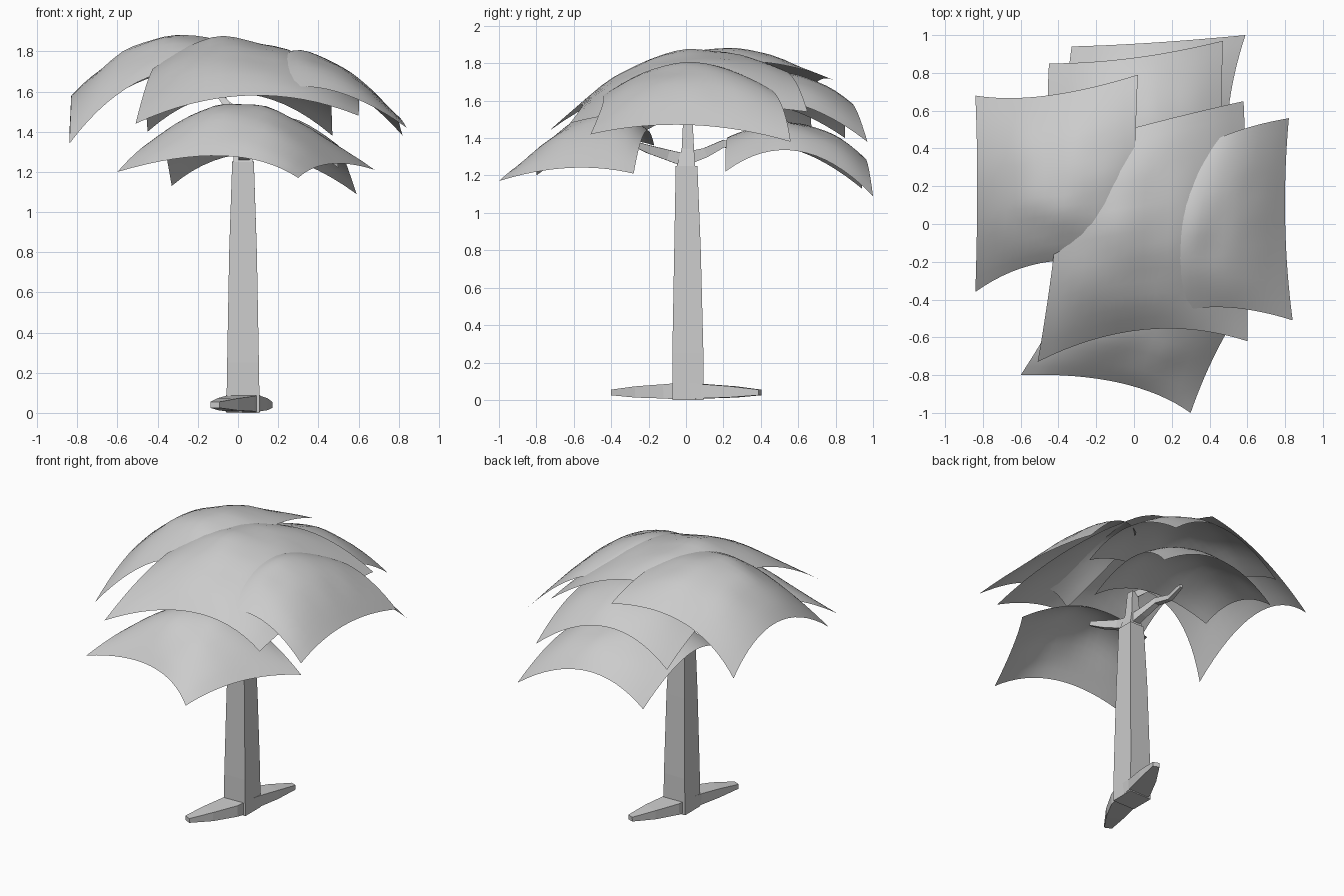
import bpy, bmesh, math
from mathutils import Vector, noise


def finish(bm, name):
    bmesh.ops.recalc_face_normals(bm, faces=bm.faces)
    me = bpy.data.meshes.new(name)
    bm.to_mesh(me)
    bm.free()
    ob = bpy.data.objects.new(name, me)
    bpy.context.collection.objects.link(ob)
    return ob


def limb(name, path, side):
    """Four-sided tapered limb; path holds (x, y, z, half width, half height)."""
    bm = bmesh.new()
    rings = []
    pts = [Vector(p[:3]) for p in path]
    for i, p in enumerate(path):
        tan = (pts[min(i + 1, len(pts) - 1)] - pts[max(i - 1, 0)]).normalized()
        a = Vector(side)
        a = (a - tan * a.dot(tan)).normalized()
        b = tan.cross(a)
        rings.append([bm.verts.new(pts[i] + a * p[3] * s + b * p[4] * t)
                      for s, t in ((-1, -1), (1, -1), (1, 1), (-1, 1))])
    for r, q in zip(rings, rings[1:]):
        for k in range(4):
            bm.faces.new((r[k], r[(k + 1) % 4], q[(k + 1) % 4], q[k]))
    bm.faces.new(rings[0])
    bm.faces.new(rings[-1])
    return finish(bm, name)


def weights(t):
    return ((1 - t) * (1 - 2 * t), 4 * t * (1 - t), t * (2 * t - 1))


def leaf_sheet(name, front, middle, back, n=16):
    """Draped sheet through a 3 x 3 net of points, with soft ripples."""
    net = [[Vector(p) for p in row] for row in (front, middle, back)]
    bm = bmesh.new()
    grid = []
    for j in range(n + 1):
        row = []
        for i in range(n + 1):
            u, v = i / n, j / n
            p = Vector((0, 0, 0))
            for wv, line in zip(weights(v), net):
                for wu, q in zip(weights(u), line):
                    p += q * wu * wv
            fade = 16 * u * (1 - u) * v * (1 - v)
            p.z += 0.022 * fade * noise.noise(p * 5)
            row.append(bm.verts.new(p))
        grid.append(row)
    for j in range(n):
        for i in range(n):
            f = bm.faces.new((grid[j][i], grid[j][i + 1],
                              grid[j + 1][i + 1], grid[j + 1][i]))
            f.smooth = True
    return finish(bm, name)


# Trunk and its tapering top
limb("trunk", [(.025, .01, 0, .083, .083), (.025, .01, .25, .079, .083),
               (.025, .008, .8, .069, .071), (.025, .003, 1.25, .054, .058)], (1, 0, 0))
limb("trunk_top", [(.025, 0, 1.24, .05, .05), (.02, .01, 1.34, .034, .033),
                   (.02, .01, 1.5, .022, .025)], (1, 0, 0))

# Flat roots
limb("front_root", [(.025, 0, .047, .08, .046), (.01, -.1, .046, .075, .038),
                    (-.05, -.25, .043, .055, .03), (-.115, -.39, .04, .025, .015)], (1, 0, 0))
limb("back_root", [(.025, 0, .047, .08, .046), (.04, .1, .046, .075, .038),
                   (.095, .25, .043, .055, .03), (.15, .395, .04, .022, .015)], (1, 0, 0))

# Branches reaching under the canopy
limb("front_branch", [(.025, 0, 1.28, .03, .035), (.04, -.1, 1.31, .024, .028),
                      (.08, -.2, 1.34, .02, .022), (.12, -.28, 1.37, .012, .014)], (1, 0, 0))
limb("back_branch", [(.025, 0, 1.29, .03, .035), (.01, .1, 1.32, .024, .026),
                     (-.02, .2, 1.37, .02, .02), (-.02, .33, 1.34, .016, .016),
                     (.0, .46, 1.36, .01, .012)], (1, 0, 0))
limb("upper_branch", [(.02, 0, 1.48, .022, .022), (-.05, .08, 1.53, .018, .018),
                      (-.12, .14, 1.62, .01, .01)], (0, 1, 0))

# Canopy sheets
leaf_sheet("left_leaves",
           [(-.84, -.36, 1.34), (-.45, -.2, 1.67), (-.02, -.25, 1.67)],
           [(-.83, .2, 1.58), (-.42, .2, 1.86), (.0, .26, 1.81)],
           [(-.84, .68, 1.38), (-.46, .68, 1.66), (.02, .79, 1.71)])
leaf_sheet("middle_leaves",
           [(-.51, -.73, 1.44), (.05, -.56, 1.58), (.6, -.62, 1.48)],
           [(-.42, -.12, 1.72), (.05, -.04, 1.85), (.6, 0, 1.57)],
           [(-.38, .4, 1.63), (.08, .53, 1.76), (.58, .65, 1.54)])
leaf_sheet("right_leaves",
           [(.13, -.5, 1.58), (.45, -.44, 1.61), (.84, -.51, 1.42)],
           [(.12, -.02, 1.74), (.43, 0, 1.765), (.8, .02, 1.47)],
           [(.3, .38, 1.67), (.54, .49, 1.62), (.82, .56, 1.38)])
leaf_sheet("front_leaves",
           [(-.6, -.8, 1.2), (-.08, -.84, 1.28), (.3, -1, 1.17)],
           [(-.4, -.47, 1.37), (.03, -.5, 1.53), (.46, -.63, 1.24)],
           [(-.25, -.17, 1.36), (.2, -.22, 1.43), (.68, -.28, 1.21)])
leaf_sheet("back_upper_leaves",
           [(-.4, .06, 1.55), (.03, .08, 1.66), (.45, .1, 1.54)],
           [(-.45, .45, 1.58), (.02, .5, 1.75), (.46, .52, 1.6)],
           [(-.45, .85, 1.4), (.0, .88, 1.59), (.47, .97, 1.38)])
leaf_sheet("back_lower_leaves",
           [(-.38, .25, 1.32), (.08, .22, 1.4), (.5, .21, 1.22)],
           [(-.37, .57, 1.34), (.1, .6, 1.48), (.5, .6, 1.33)],
           [(-.33, .94, 1.13), (.1, .96, 1.29), (.59, 1, 1.09)])
